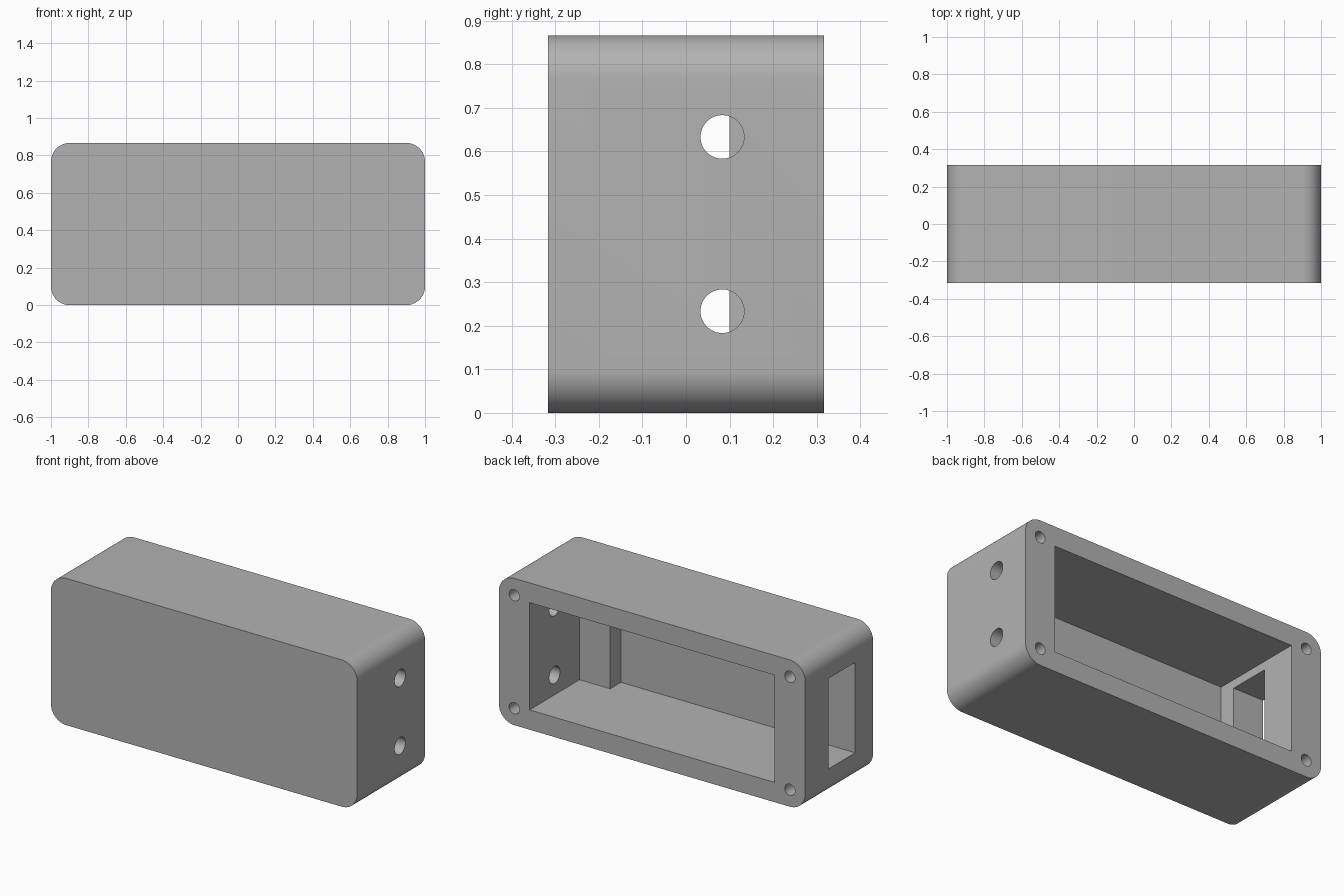
import bpy, bmesh, math
from mathutils import Vector

old = bpy.data.objects.get("Cube")
if old:
    bpy.data.objects.remove(old, do_unlink=True)

# The enclosure is laid out in millimetres: 60 wide, 19 deep, 26 high
MM = 1 / 30
WIDTH, DEPTH, HEIGHT = 60, 19, 26
BACK = DEPTH / 2
MID = HEIGHT / 2

grey = bpy.data.materials.new("plain grey")
grey.use_nodes = True
colour = (0.45, 0.45, 0.45, 1)
grey.diffuse_color = colour
grey.node_tree.nodes["Principled BSDF"].inputs["Base Color"].default_value = colour


def prism(name, profile, axis, low, high):
    """Extrude a 2D profile along an axis; the profile uses the other two axes in order."""
    def place(p, t):
        co = list(p)
        co.insert("xyz".index(axis), t)
        return Vector(co) * MM
    bm = bmesh.new()
    face = bm.faces.new([bm.verts.new(place(p, low)) for p in profile])
    grown = bmesh.ops.extrude_face_region(bm, geom=[face])["geom"]
    shift = place((0, 0), high - low)
    bmesh.ops.translate(bm, vec=shift, verts=[v for v in grown if isinstance(v, bmesh.types.BMVert)])
    bmesh.ops.recalc_face_normals(bm, faces=bm.faces)
    mesh = bpy.data.meshes.new(name)
    bm.to_mesh(mesh)
    bm.free()
    mesh.materials.append(grey)
    obj = bpy.data.objects.new(name, mesh)
    bpy.context.collection.objects.link(obj)
    return obj


def arc(cx, cy, radius, start, sweep, steps):
    angles = [math.radians(start + sweep * i / steps) for i in range(steps + 1)]
    return [(cx + radius * math.cos(a), cy + radius * math.sin(a)) for a in angles]


def circle(cx, cy, radius, sides=48):
    return arc(cx, cy, radius, 0, 360, sides)[:-1]


def rectangle(a0, a1, b0, b1):
    return [(a0, b0), (a1, b0), (a1, b1), (a0, b1)]


# Body: box with four rounded long edges
R = 3
X, TOP = WIDTH / 2 - R, HEIGHT - R
outline = (arc(X, TOP, R, 0, 90, 16) + arc(-X, TOP, R, 90, 90, 16)
           + arc(-X, R, R, 180, 90, 16) + arc(X, R, R, 270, 90, 16))
body = prism("enclosure_body", outline, "y", -BACK, BACK)

# Cavity open at the back, with a raised floor step at the +x end
cavity = [(-24, BACK + 1), (-24, -7.5), (18, -7.5), (18, -4.5), (24, -4.5), (24, BACK + 1)]
cutters = [prism("cavity_cutter", cavity, "z", MID - 9.5, MID + 9.5)]

# Connector slot through the -x wall
cutters.append(prism("slot_cutter", rectangle(-4.5, 3, MID - 8, MID + 8), "x", -31, -23))

for side in (-1, 1):
    # Cable holes through the +x wall
    cutters.append(prism("cable_hole_cutter", circle(2.5, MID + side * 6, 1.5), "x", 23, 31))
    # Blind screw holes in the back corners
    for end in (-1, 1):
        cutters.append(prism("screw_hole_cutter", circle(end * 27, MID + side * 10, 1),
                             "y", BACK - 12, BACK + 1))

# Cut every opening into the body
bpy.ops.object.select_all(action="DESELECT")
bpy.context.view_layer.objects.active = body
body.select_set(True)
for cutter in cutters:
    cutter.hide_render = True
    cut = body.modifiers.new(cutter.name, "BOOLEAN")
    cut.operation = "DIFFERENCE"
    cut.solver = "EXACT"
    cut.object = cutter
    bpy.ops.object.modifier_apply(modifier=cut.name)
    bpy.data.objects.remove(cutter, do_unlink=True)

bpy.ops.object.shade_smooth_by_angle(angle=math.radians(30))
